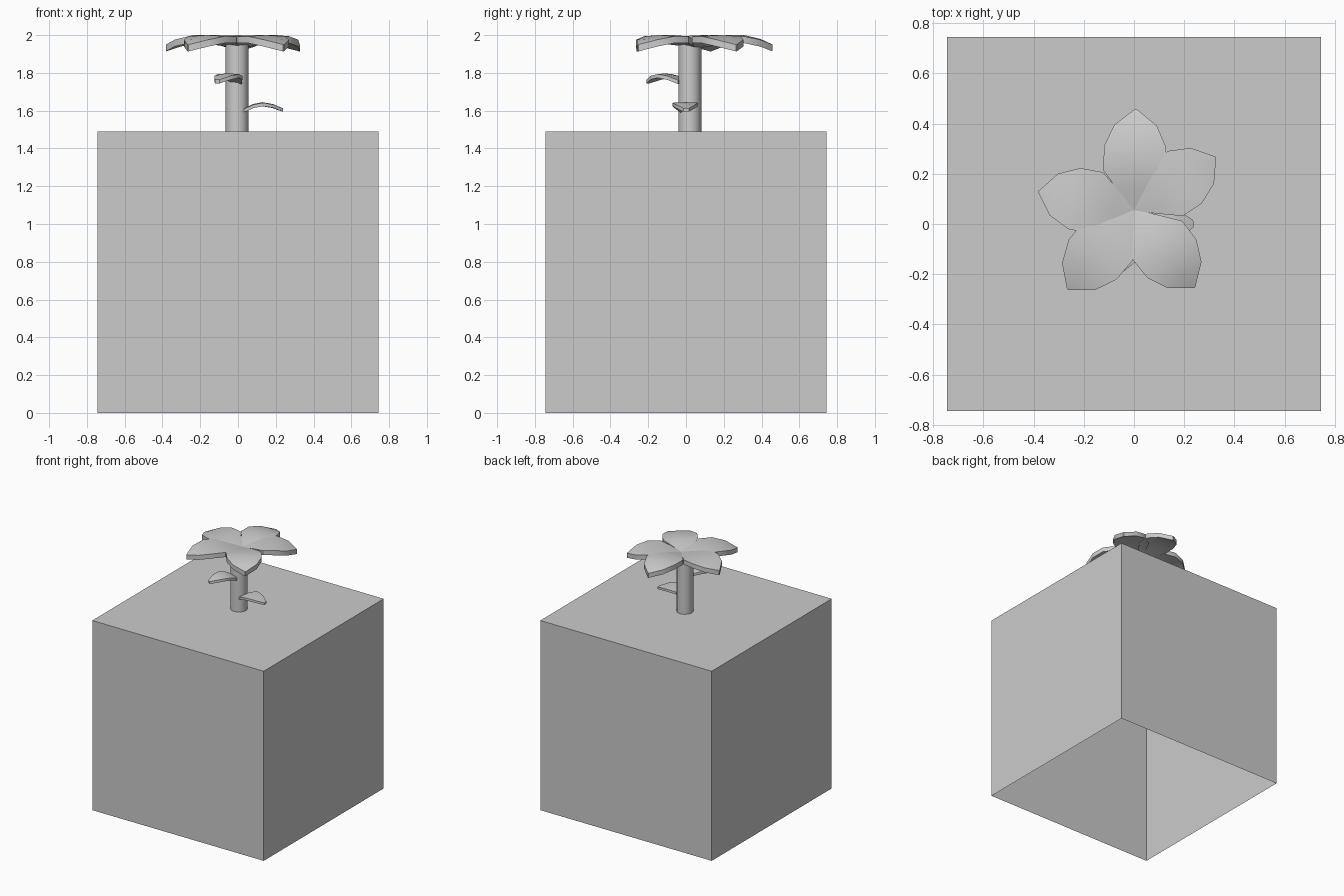
import bpy, bmesh
from math import radians
from mathutils import Matrix

cube = bpy.data.objects.get("Cube")
if cube:
    bpy.data.objects.remove(cube, do_unlink=True)

grey = bpy.data.materials.new("plain_grey")
grey.use_nodes = True
colour = (0.6, 0.6, 0.6, 1)
grey.diffuse_color = colour
grey.node_tree.nodes["Principled BSDF"].inputs["Base Color"].default_value = colour


def finish(name, bm, smooth=True):
    """Turn a bmesh into a named object."""
    mesh = bpy.data.meshes.new(name)
    bm.to_mesh(mesh)
    bm.free()
    mesh.materials.append(grey)
    obj = bpy.data.objects.new(name, mesh)
    bpy.context.collection.objects.link(obj)
    if smooth:
        bpy.ops.object.select_all(action='DESELECT')
        obj.select_set(True)
        bpy.context.view_layer.objects.active = obj
        bpy.ops.object.shade_smooth_by_angle(angle=radians(35))
    return obj


def blade(name, stations, fold, thickness, base, angle, stretch=1.0):
    """Pointed blade along +x from (distance, half width, height) stations."""
    bm = bmesh.new()
    rows = []
    for d, w, z in stations:
        rows.append([bm.verts.new((d * stretch, side * w, z - abs(side) * fold * w))
                     for side in (-1, 0, 1)])
    for a, b in zip(rows, rows[1:]):
        for i in range(2):
            bm.faces.new((a[i], b[i], b[i + 1], a[i + 1]))
    # Give the sheet its thickness downwards
    copy = bmesh.ops.extrude_face_region(bm, geom=bm.faces[:], use_keep_orig=True)
    lower = [v for v in copy["geom"] if isinstance(v, bmesh.types.BMVert)]
    bmesh.ops.translate(bm, verts=lower, vec=(0, 0, -thickness))
    bmesh.ops.recalc_face_normals(bm, faces=bm.faces[:])
    bm.transform(Matrix.Translation(base) @ Matrix.Rotation(radians(angle), 4, 'Z'))
    return finish(name, bm)


# Large block, open underneath
SIDE = 1.49
bm = bmesh.new()
bmesh.ops.create_cube(bm, size=SIDE, matrix=Matrix.Translation((0, 0, SIDE / 2)))
bottom = [f for f in bm.faces if f.normal.z < -0.9]
bmesh.ops.delete(bm, geom=bottom, context='FACES')
finish("block", bm, smooth=False)

# Stem
STEM_TOP = 1.95
bm = bmesh.new()
bmesh.ops.create_cone(bm, cap_ends=True, segments=12, radius1=0.061, radius2=0.061,
                      depth=STEM_TOP - SIDE,
                      matrix=Matrix.Translation((-0.005, 0.02, (STEM_TOP + SIDE) / 2)))
finish("stem", bm)

# Five drooping petals
petal = [(0, 0.004, -0.035), (0.08, 0.068, -0.015), (0.155, 0.125, 0),
         (0.25, 0.124, 0), (0.335, 0.085, -0.02), (0.4, 0.003, -0.05)]
for i, (angle, stretch) in enumerate([(89, 1.01), (33, 0.97), (-52, 0.98), (-130, 1.03), (169, 0.97)]):
    blade(f"petal_{i + 1}", petal, 0.05, 0.036, (0, 0.055, 2.0), angle, stretch)

# Two arched leaves
leaf = [(0, 0.02, -0.035), (0.05, 0.055, -0.01), (0.1, 0.068, 0),
        (0.155, 0.052, -0.01), (0.207, 0.014, -0.032)]
blade("lower_leaf", leaf, 0.05, 0.018, (0.03, -0.01, 1.645), 3)
blade("upper_leaf", leaf, 0.05, 0.02, (0.005, -0.03, 1.797), -124)
